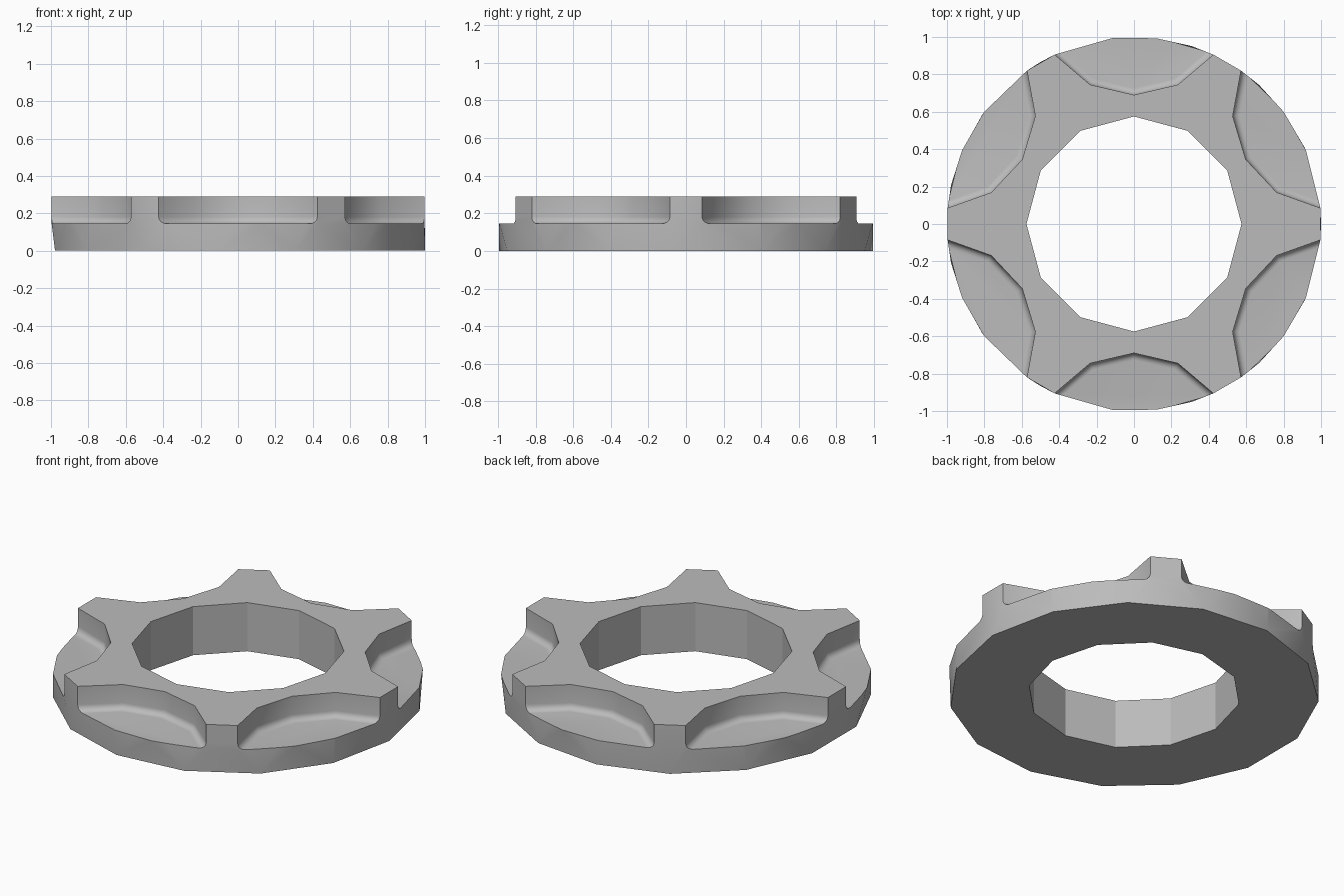
import bpy, bmesh, math
from mathutils import Vector, Matrix

if "Cube" in bpy.data.objects:
    bpy.data.objects.remove(bpy.data.objects["Cube"])

HEIGHT, LEDGE, FILLET = 0.29, 0.145, 0.036

grey = bpy.data.materials.new("plain grey")
grey.use_nodes = True
grey.diffuse_color = (0.5, 0.5, 0.5, 1)
grey.node_tree.nodes["Principled BSDF"].inputs["Base Color"].default_value = grey.diffuse_color


def polar(radius, degrees, z=0.0):
    a = math.radians(degrees)
    return Vector((radius * math.cos(a), radius * math.sin(a), z))


def make_object(name, bm):
    bmesh.ops.recalc_face_normals(bm, faces=bm.faces[:])
    mesh = bpy.data.meshes.new(name)
    bm.to_mesh(mesh)
    bm.free()
    mesh.materials.append(grey)
    obj = bpy.data.objects.new(name, mesh)
    bpy.context.scene.collection.objects.link(obj)
    return obj


def loft(bm, rings):
    """Join matching closed rings into a capped solid."""
    rows = [[bm.verts.new(p) for p in ring] for ring in rings]
    n = len(rows[0])
    for low, high in zip(rows, rows[1:]):
        for i in range(n):
            j = (i + 1) % n
            bm.faces.new((low[i], low[j], high[j], high[i]))
    bm.faces.new(rows[0][::-1])
    bm.faces.new(rows[-1])


def offset_path(path, d):
    """Shift an open path to its left with mitred corners."""
    dirs = [(b - a).normalized() for a, b in zip(path, path[1:])]
    normals = [Vector((-t.y, t.x, 0)) for t in dirs]
    result = []
    for i, p in enumerate(path):
        a, b = normals[max(i - 1, 0)], normals[min(i, len(normals) - 1)]
        result.append(p + (a + b) * (d / (1 + a.dot(b))))
    return result


# Ring body: coarse foot blending into a many-sided rim
bm = bmesh.new()
for i in range(15):
    bm.verts.new(polar(1, 24 * i))
for i in range(6):
    for side in (-25.1, -6.9, 6.9, 25.1):
        for z in (LEDGE, HEIGHT):
            bm.verts.new(polar(1, 30 + 60 * i + side, z))
bmesh.ops.convex_hull(bm, input=bm.verts[:])
bmesh.ops.dissolve_limit(bm, angle_limit=0.002, verts=bm.verts[:], edges=bm.edges[:])
ring = make_object("toothed_ring", bm)

# Centre hole cutter
bm = bmesh.new()
loft(bm, [[polar(0.575, 30 * i, z) for i in range(12)] for z in (-0.2, 0.5)])
cutters = [make_object("hole_cutter", bm)]

# Pocket cutters with a rounded inner foot, leaving six teeth
corner, bend = polar(1, 25.1), Vector((0.745, 0.235, 0))
end = corner.lerp(bend, -1)
half = [end, bend]
path = half + [Vector((0.69, 0, 0))] + [Vector((p.x, -p.y, 0)) for p in reversed(half)]
levels = [(FILLET * (1 - math.sin(a)), LEDGE + FILLET * (1 - math.cos(a)))
          for a in (math.pi / 2 * k / 5 for k in range(6))]
levels.append((0, 0.5))
bm = bmesh.new()
for i in range(6):
    turn = Matrix.Rotation(math.radians(30 + 60 * i), 3, 'Z')
    loft(bm, [[turn @ (p + Vector((0, 0, z))) for p in offset_path(path, d)]
              for d, z in levels])
cutters.append(make_object("pocket_cutter", bm))

# Cut the ring
for cutter in cutters:
    cutter.hide_render = True
    mod = ring.modifiers.new(cutter.name, 'BOOLEAN')
    mod.operation, mod.solver, mod.object = 'DIFFERENCE', 'EXACT', cutter
    mod.use_self = True
bpy.context.view_layer.objects.active = ring
for obj in bpy.context.selected_objects:
    obj.select_set(False)
ring.select_set(True)
for mod in list(ring.modifiers):
    bpy.ops.object.modifier_apply(modifier=mod.name)
for cutter in cutters:
    bpy.data.objects.remove(cutter)

# Soft fillets and walls, crisp rims
bpy.ops.object.shade_smooth_by_angle(angle=math.radians(28))
